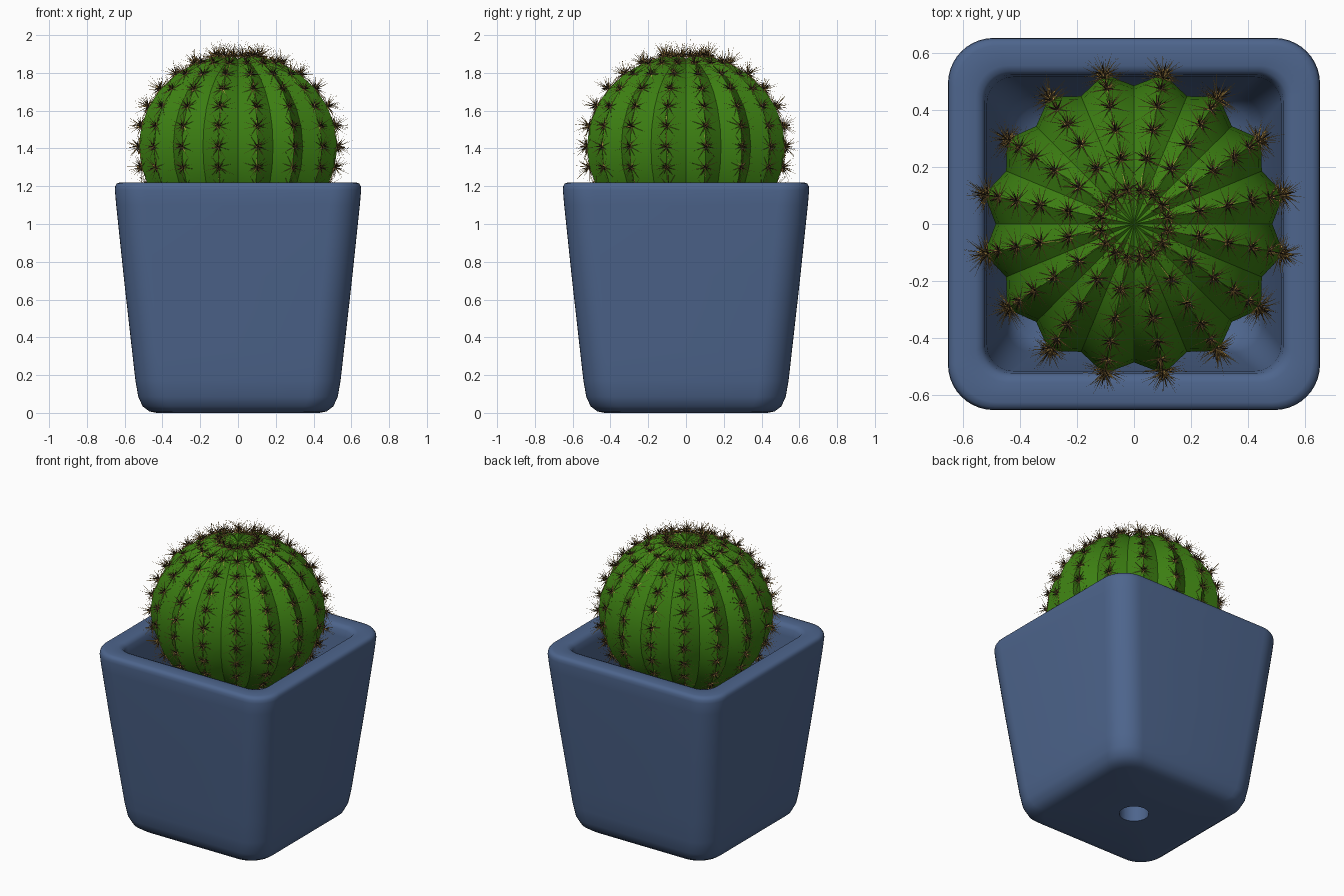
import bpy, bmesh, math, random
from mathutils import Vector

random.seed(4)
if "Cube" in bpy.data.objects:
    bpy.data.objects.remove(bpy.data.objects["Cube"])


def material(name, rgb, rough=0.6):
    m = bpy.data.materials.new(name)
    m.use_nodes = True
    m.diffuse_color = (*rgb, 1)
    bsdf = m.node_tree.nodes["Principled BSDF"]
    bsdf.inputs["Base Color"].default_value = (*rgb, 1)
    bsdf.inputs["Roughness"].default_value = rough
    return m


BLUE = material("pot blue", (0.075, 0.13, 0.265))
GREEN = material("cactus green", (0.045, 0.21, 0.006))
GOLD = material("needle gold", (0.55, 0.33, 0.08))
DARK = material("thorn dark brown", (0.035, 0.022, 0.01))


def make_object(name, bm, mat, smooth_angle=None):
    bmesh.ops.recalc_face_normals(bm, faces=bm.faces[:])
    mesh = bpy.data.meshes.new(name)
    bm.to_mesh(mesh)
    bm.free()
    mesh.materials.append(mat)
    ob = bpy.data.objects.new(name, mesh)
    bpy.context.collection.objects.link(ob)
    if smooth_angle:
        bpy.ops.object.select_all(action='DESELECT')
        ob.select_set(True)
        bpy.context.view_layer.objects.active = ob
        bpy.ops.object.shade_smooth_by_angle(angle=math.radians(smooth_angle))
    return ob


def skin(bm, a, b):
    n = len(a)
    for i in range(n):
        bm.faces.new((a[i], a[(i + 1) % n], b[(i + 1) % n], b[i]))


# Pot: rounded-square loops (half width, height, corner radius), closed through the drain hole
def rounded_square(bm, half, z, radius, steps=10):
    loop = []
    for quarter in range(4):
        base = math.pi / 2 * quarter
        cx = (half - radius) * math.sqrt(2) * math.cos(base + math.pi / 4)
        cy = (half - radius) * math.sqrt(2) * math.sin(base + math.pi / 4)
        for k in range(steps + 1):
            a = base + math.pi / 2 * (k + 0.02) / (steps + 0.04)
            loop.append(bm.verts.new((cx + radius * math.cos(a), cy + radius * math.sin(a), z)))
    return loop


pot_profile = [
    (0.09, 0.0, 0.09), (0.43, 0.0, 0.13), (0.47, 0.008, 0.14), (0.505, 0.035, 0.15),
    (0.528, 0.085, 0.155), (0.543, 0.17, 0.16), (0.56, 0.32, 0.16), (0.605, 0.72, 0.16),
    (0.645, 1.1, 0.16), (0.652, 1.18, 0.16), (0.65, 1.2, 0.16), (0.642, 1.214, 0.155),
    (0.625, 1.22, 0.145), (0.555, 1.22, 0.11), (0.535, 1.213, 0.1), (0.523, 1.195, 0.095),
    (0.515, 1.15, 0.09), (0.45, 0.25, 0.1), (0.42, 0.16, 0.12), (0.36, 0.13, 0.14),
    (0.09, 0.13, 0.09),
]
bm = bmesh.new()
loops = [rounded_square(bm, *p) for p in pot_profile]
for a, b in zip(loops, loops[1:] + loops[:1]):
    skin(bm, a, b)
make_object("pot", bm, BLUE, 45)

# Cactus body: ridges and valleys alternate around a squashed ball
RIBS, RINGS, CENTRE = 16, 14, 1.41


def body_point(ring, step):
    t = math.pi * ring / RINGS
    a = math.pi * step / RIBS
    ridge = step % 2
    r, h = (0.535, 0.49) if ridge else (0.485, 0.47)
    return Vector((r * math.sin(t) * math.cos(a), r * math.sin(t) * math.sin(a),
                   CENTRE + h * math.cos(t)))


bm = bmesh.new()
rings = [[bm.verts.new(body_point(j, i)) for i in range(RIBS * 2)] for j in range(1, RINGS)]
for a, b in zip(rings, rings[1:]):
    skin(bm, a, b)
for ring, z in ((rings[0], CENTRE + 0.465), (rings[-1], CENTRE - 0.465)):
    pole = bm.verts.new((0, 0, z))
    for i in range(RIBS * 2):
        bm.faces.new((ring[i], ring[(i + 1) % (RIBS * 2)], pole))
make_object("cactus_body", bm, GREEN, 30)


# Spines: a star of thin needles and short dark thorns on every ridge point
def spike(bm, base, direction, length, width):
    side = direction.orthogonal().normalized()
    other = direction.cross(side)
    foot = [bm.verts.new(base + width * (math.cos(a) * side + math.sin(a) * other))
            for a in (0, math.tau / 3, 2 * math.tau / 3)]
    tip = bm.verts.new(base + direction * length)
    for i in range(3):
        bm.faces.new((foot[i], foot[(i + 1) % 3], tip))


def star(bm, base, normal, count, lift, length, width):
    up = (Vector((0, 0, 1)) - normal * normal.z).normalized()
    across = normal.cross(up)
    for k in range(count):
        a = math.tau * (k + random.uniform(-0.2, 0.2)) / count
        tilt = math.radians(random.uniform(*lift))
        flat = math.cos(a) * up + math.sin(a) * across
        d = (math.cos(tilt) * flat + math.sin(tilt) * normal).normalized()
        spike(bm, base, d, length * random.uniform(0.8, 1.15), width)


needles, thorns = bmesh.new(), bmesh.new()
for ring in range(1, RINGS):
    for step in range(1, RIBS * 2, 2):
        base = body_point(ring, step)
        normal = Vector((base.x, base.y, (base.z - CENTRE) * 1.15)).normalized()
        star(needles, base, normal, 10, (-12, 12), 0.085, 0.0022)
        star(needles, base, normal, 7, (25, 75), 0.085, 0.0022)
        star(thorns, base, normal, 7, (5, 60), 0.042, 0.005)
        spike(thorns, base, normal, 0.05, 0.005)
make_object("needles", needles, GOLD)
make_object("thorns", thorns, DARK)
